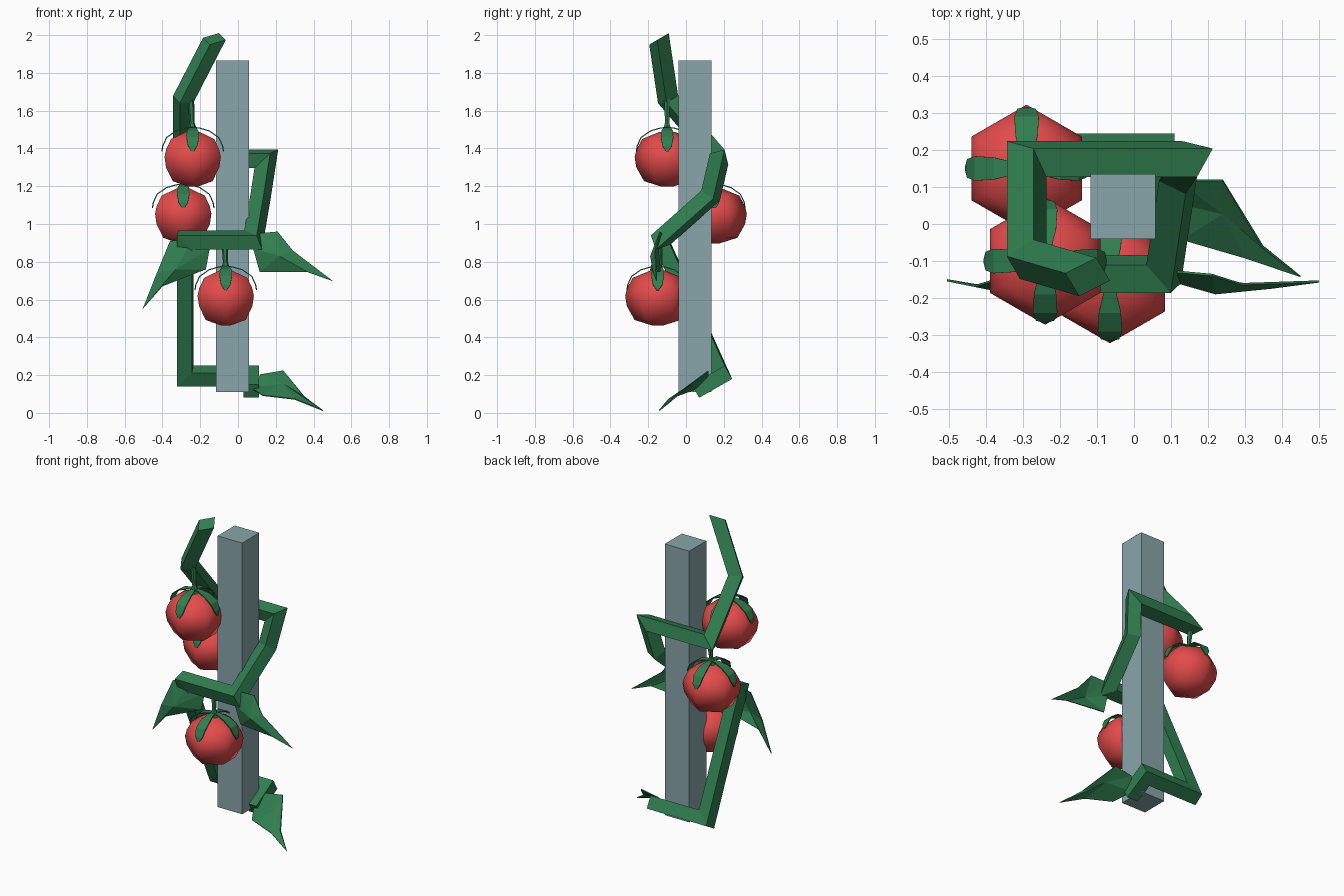
import bpy, bmesh, math
from mathutils import Vector

cube = bpy.data.objects.get("Cube")
if cube:
    bpy.data.objects.remove(cube)


def material(name, rgb):
    m = bpy.data.materials.new(name)
    m.use_nodes = True
    m.diffuse_color = (*rgb, 1)
    m.node_tree.nodes["Principled BSDF"].inputs["Base Color"].default_value = (*rgb, 1)
    return m


GREEN = material("leaf green", (0.03, 0.21, 0.08))
RED = material("ripe red", (0.78, 0.07, 0.07))
GREY = material("blue grey", (0.25, 0.38, 0.40))


def make(name, bm, mat):
    bmesh.ops.recalc_face_normals(bm, faces=bm.faces)
    mesh = bpy.data.meshes.new(name)
    bm.to_mesh(mesh)
    bm.free()
    mesh.materials.append(mat)
    ob = bpy.data.objects.new(name, mesh)
    bpy.context.collection.objects.link(ob)
    return ob


def bridge(bm, rings):
    """Join successive closed rings with quads and cap both ends."""
    n = len(rings[0])
    for a, b in zip(rings, rings[1:]):
        for i in range(n):
            bm.faces.new((a[i], a[(i + 1) % n], b[(i + 1) % n], b[i]))
    bm.faces.new(rings[0])
    bm.faces.new(rings[-1])


# Square stake
bm = bmesh.new()
bmesh.ops.create_cube(bm, size=1)
bmesh.ops.scale(bm, vec=(0.175, 0.175, 1.755), verts=bm.verts)
bmesh.ops.translate(bm, vec=(-0.03, 0.0475, 0.9875), verts=bm.verts)
make("stake", bm, GREY)


# Square vine swept round the stake with mitred corners
def sweep(name, path, half, end_normal):
    pts = [Vector(p) for p in path]
    dirs = [(b - a).normalized() for a, b in zip(pts, pts[1:])]
    side = Vector((1, 0, 0))
    up = dirs[0].cross(side).normalized()
    ring = [pts[0] + half * (side * u + up * v)
            for u, v in ((-1, -1), (1, -1), (1, 1), (-1, 1))]
    bm = bmesh.new()
    rings = [[bm.verts.new(p) for p in ring]]
    for i, d in enumerate(dirs):
        normal = d + dirs[i + 1] if i + 1 < len(dirs) else Vector(end_normal)
        ring = [p + d * ((pts[i + 1] - p).dot(normal) / d.dot(normal)) for p in ring]
        rings.append([bm.verts.new(p) for p in ring])
    bridge(bm, rings)
    make(name, bm, GREEN)


sweep("vine", [(0.07, 0.05, 0.115), (0.07, 0.19, 0.195), (-0.28, 0.19, 0.195),
               (-0.28, -0.135, 0.915), (0.08, -0.135, 0.915), (0.12, 0.13, 1.15),
               (0.15, 0.175, 1.345), (-0.29, 0.175, 1.345), (-0.29, -0.095, 1.66),
               (-0.125, -0.143, 1.98)], 0.04, (0, -0.5, 0.86))


# Creased pointed leaves: outline from base round to base, plus crease centre
def leaf(name, outline, crease):
    bm = bmesh.new()
    vs = [bm.verts.new(p) for p in outline]
    mid = bm.verts.new(crease)
    for a, b in zip(vs, vs[1:] + vs[:1]):
        bm.faces.new((a, b, mid))
    ob = make(name, bm, GREEN)
    mod = ob.modifiers.new("thickness", "SOLIDIFY")
    mod.thickness = 0.006


leaf("right_leaf", [(-0.24, -0.15, 0.92), (-0.36, -0.15, 0.91), (-0.43, -0.17, 0.74),
                    (-0.505, -0.155, 0.55), (-0.4, -0.17, 0.67), (-0.17, -0.13, 0.76),
                    (-0.15, -0.13, 0.87)], (-0.33, -0.19, 0.76))
leaf("left_leaf", [(0.08, -0.15, 0.87), (0.10, -0.13, 0.95), (0.21, -0.14, 0.96),
                   (0.29, -0.165, 0.86), (0.5, -0.158, 0.70), (0.37, -0.175, 0.745),
                   (0.115, -0.14, 0.745)], (0.22, -0.19, 0.83))
leaf("low_leaf", [(0.07, 0.07, 0.13), (0.12, 0.12, 0.2), (0.24, 0.12, 0.22),
                  (0.35, -0.06, 0.09), (0.45, -0.14, 0.01), (0.30, -0.09, 0.07),
                  (0.13, -0.04, 0.09)], (0.24, 0.03, 0.15))


def lathe(name, centre, profile, sides, mat):
    bm = bmesh.new()
    rings = []
    for r, z in profile:
        ring = []
        for i in range(sides):
            a = math.tau * i / sides + math.pi / 2
            ring.append(bm.verts.new(Vector(centre) + Vector((r * math.cos(a), r * math.sin(a), z))))
        rings.append(ring)
    bridge(bm, rings)
    return make(name, bm, mat)


FRUIT = [(0.03, -0.147), (0.122, -0.118), (0.163, -0.045), (0.172, 0.01),
         (0.162, 0.05), (0.132, 0.105), (0.04, 0.143)]
# Sepal sections: reach, height, half width
SEPAL = [(0.0, 0.17, 0.012), (0.04, 0.165, 0.018), (0.09, 0.15, 0.03),
         (0.14, 0.115, 0.033), (0.161, 0.07, 0.025), (0.166, 0.04, 0.006)]


def fruit(name, centre, stem_top):
    centre = Vector(centre)
    ob = lathe(name + "_fruit", centre, FRUIT, 6, RED)
    for p in ob.data.polygons:
        p.use_smooth = True
    # Four sepals draped over the top
    bm = bmesh.new()
    for q in range(4):
        a = q * math.pi / 2
        out = Vector((math.cos(a), math.sin(a), 0))
        across = Vector((-out.y, out.x, 0))
        rows = [[bm.verts.new(centre + out * r + across * (s * w) + Vector((0, 0, z)))
                 for s in (-1, 1)] for r, z, w in SEPAL]
        for (a0, a1), (b0, b1) in zip(rows, rows[1:]):
            bm.faces.new((a0, b0, b1, a1))
    calyx = make(name + "_calyx", bm, GREEN)
    calyx.modifiers.new("thickness", "SOLIDIFY").thickness = 0.006
    # Thin stem up to the vine
    bm = bmesh.new()
    rings = []
    for t, r in ((0, 0.028), (0.3, 0.013), (1, 0.018)):
        c = (centre + Vector((0, 0, 0.14))).lerp(Vector(stem_top), t)
        rings.append([bm.verts.new(c + Vector((r * math.cos(math.tau * i / 6),
                                               r * math.sin(math.tau * i / 6), 0)))
                      for i in range(6)])
    bridge(bm, rings)
    make(name + "_stem", bm, GREEN)


fruit("back", (-0.29, 0.15, 1.045), (-0.29, 0.17, 1.33))
fruit("upper", (-0.24, -0.10, 1.345), (-0.25, -0.10, 1.66))
fruit("lower", (-0.065, -0.15, 0.61), (-0.07, -0.145, 0.9))
